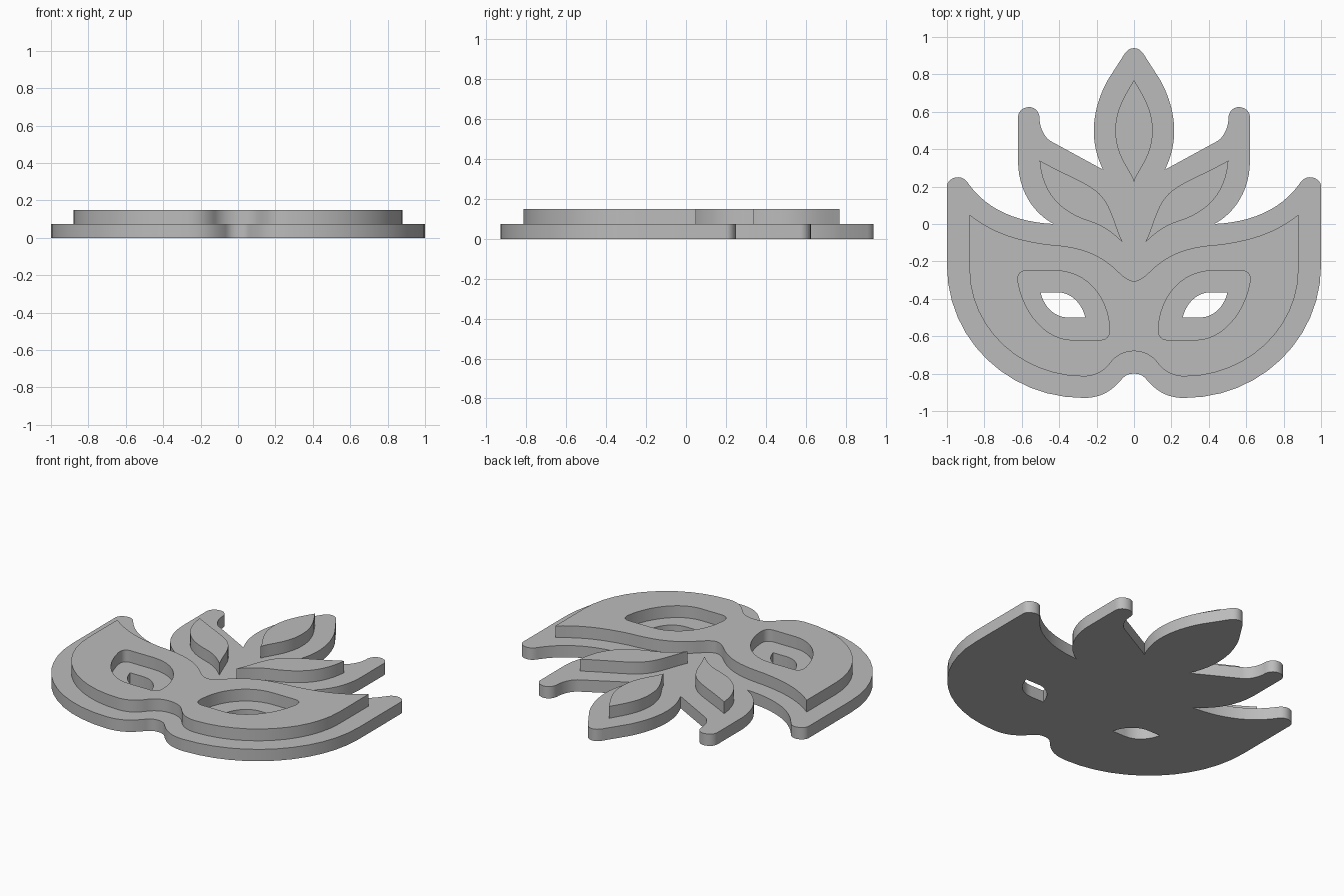
import bpy, bmesh, math
from mathutils import Vector

cube = bpy.data.objects.get("Cube")
if cube:
    bpy.data.objects.remove(cube)

THICK = 0.075
STEPS = 12

grey = bpy.data.materials.new("plain grey")
grey.use_nodes = True
grey.diffuse_color = (0.5, 0.5, 0.5, 1)
grey.node_tree.nodes["Principled BSDF"].inputs["Base Color"].default_value = (0.5, 0.5, 0.5, 1)


def trace(start, *segments):
    """Path of lines (x, y) and cubic curves (handle, handle, end)."""
    pts = [Vector(start)]
    for s in segments:
        if len(s) == 2:
            pts.append(Vector(s))
            continue
        a, b, c, d = pts[-1], Vector(s[:2]), Vector(s[2:4]), Vector(s[4:])
        for i in range(1, STEPS + 1):
            t = i / STEPS
            u = 1 - t
            pts.append(a * u**3 + b * 3 * u * u * t + c * 3 * u * t * t + d * t**3)
    return pts


def flip(pts):
    return [Vector((-p.x, p.y)) for p in pts]


def whole(half):
    """Close a right half that starts and ends on the centre line."""
    return half + flip(half[-2:0:-1])


def slab(name, loops, z):
    """Fill closed loops (outline and holes) and extrude them upward."""
    bm = bmesh.new()
    for pts in loops:
        if (pts[0] - pts[-1]).length < 1e-5:
            pts = pts[:-1]
        vs = [bm.verts.new((p.x, p.y, z)) for p in pts]
        for a, b in zip(vs, vs[1:] + vs[:1]):
            bm.edges.new((a, b))
    bmesh.ops.triangle_fill(bm, edges=bm.edges[:], use_beauty=True, normal=(0, 0, 1))
    top = bmesh.ops.extrude_face_region(bm, geom=bm.faces[:])["geom"]
    moved = [g for g in top if isinstance(g, bmesh.types.BMVert)]
    bmesh.ops.translate(bm, vec=(0, 0, THICK), verts=moved)
    bmesh.ops.recalc_face_normals(bm, faces=bm.faces[:])
    mesh = bpy.data.meshes.new(name)
    bm.to_mesh(mesh)
    bm.free()
    mesh.materials.append(grey)
    obj = bpy.data.objects.new(name, mesh)
    bpy.context.collection.objects.link(obj)
    bpy.ops.object.select_all(action='DESELECT')
    obj.select_set(True)
    bpy.context.view_layer.objects.active = obj
    bpy.ops.object.shade_smooth_by_angle(angle=math.radians(30))


# Base plate: nose notch, cheek, side tip, side feather, central feather
base = trace((0, -.80),
             (.03, -.80, .05, -.81, .07, -.835), (.12, -.89, .17, -.93, .27, -.93),
             (.67, -.93, 1, -.62, 1, -.22), (1, .20),
             (1, .23, .97, .25, .94, .25), (.92, .25, .90, .24, .885, .215),
             (.78, .07, .62, .01, .43, 0),
             (.54, .06, .62, .18, .62, .34), (.62, .57),
             (.62, .60, .595, .625, .56, .625), (.53, .625, .505, .60, .505, .565),
             (.505, .52, .48, .46, .44, .44), (.165, .29),
             (.20, .36, .215, .43, .215, .50), (.215, .60, .18, .70, .14, .77),
             (.05, .91), (.035, .93, .02, .94, 0, .94))
pupil = trace((.26, -.50), (.28, -.42, .34, -.365, .41, -.365), (.50, -.365),
              (.48, -.45, .42, -.50, .35, -.50))
slab("base_plate", [whole(base), pupil, flip(pupil)], 0)

# Raised mask with wider eye openings
mask = trace((0, -.68),
             (.05, -.68, .09, -.70, .12, -.735), (.16, -.79, .21, -.815, .27, -.815),
             (.60, -.815, .88, -.56, .88, -.24), (.88, .05),
             (.74, -.06, .60, -.09, .46, -.11), (.30, -.12, .20, -.15, .10, -.24),
             (.06, -.28, .03, -.305, 0, -.305))
eye = trace((.42, -.25), (.575, -.25), (.61, -.25, .625, -.27, .62, -.31),
            (.59, -.48, .47, -.62, .33, -.62), (.185, -.62),
            (.145, -.62, .13, -.60, .13, -.56), (.14, -.38, .26, -.25, .42, -.25))
slab("raised_mask", [whole(mask), eye, flip(eye)], THICK)

# Raised feather inlays
centre = trace((0, .225), (.02, .29, .10, .36, .10, .50), (.10, .62, .04, .70, 0, .77))
slab("centre_feather", [whole(centre)], THICK)

side = trace((.06, -.10), (.11, -.05, .16, -.01, .24, .015),
             (.38, .06, .49, .15, .505, .34), (.40, .28, .30, .24, .235, .20),
             (.12, .13, .12, .03, .06, -.10))
slab("left_feather", [side], THICK)
slab("right_feather", [flip(side)], THICK)
